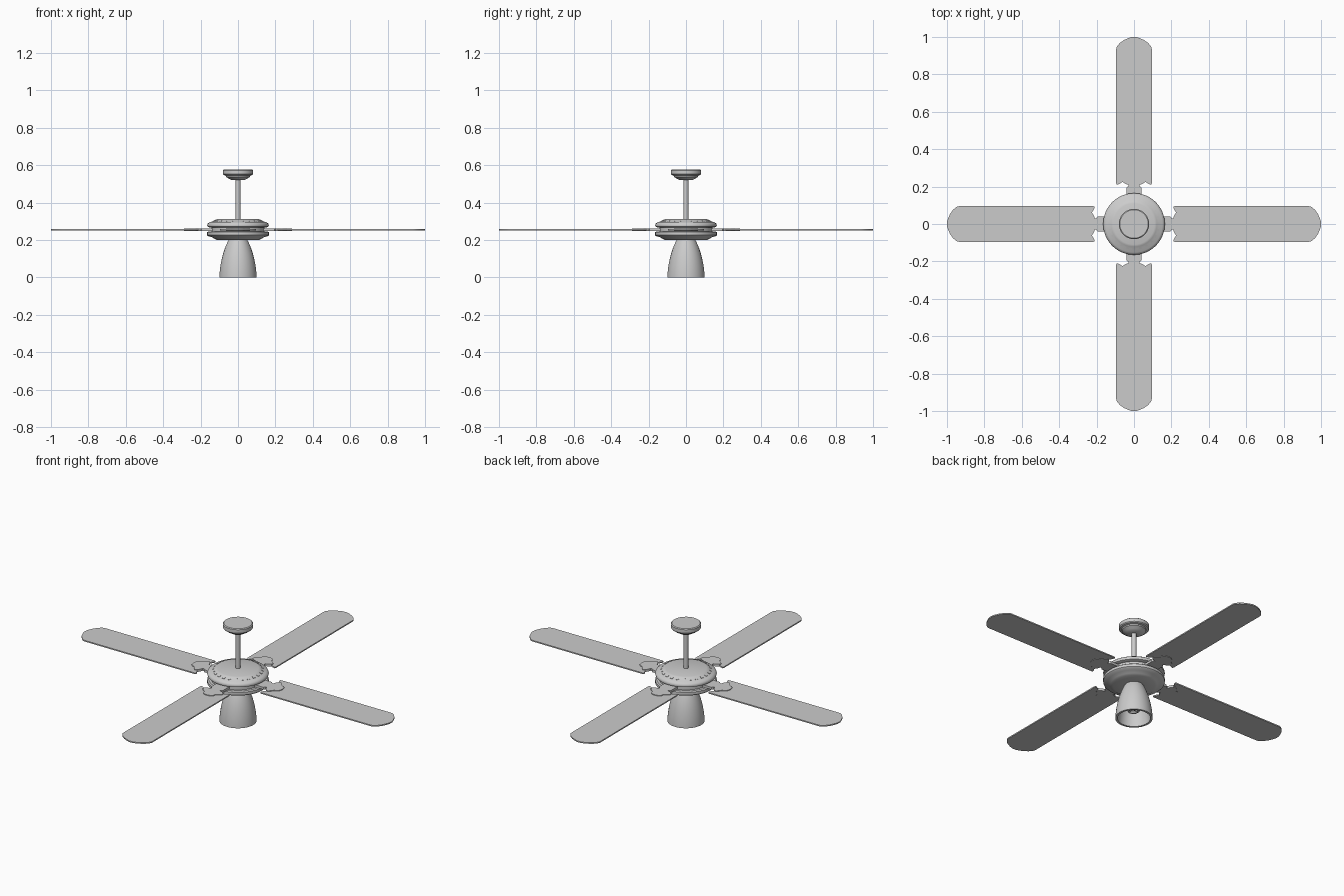
import bpy, bmesh
from math import sin, cos, pi, radians

if "Cube" in bpy.data.objects:
    bpy.data.objects.remove(bpy.data.objects["Cube"])


def finish(name, bm, angle=35):
    me = bpy.data.meshes.new(name)
    bmesh.ops.recalc_face_normals(bm, faces=bm.faces)
    bm.to_mesh(me)
    bm.free()
    ob = bpy.data.objects.new(name, me)
    bpy.context.collection.objects.link(ob)
    bpy.ops.object.select_all(action='DESELECT')
    ob.select_set(True)
    bpy.context.view_layer.objects.active = ob
    bpy.ops.object.shade_smooth_by_angle(angle=radians(angle))
    return ob


def lathe(name, profile, steps=48, closed=False):
    """Spin an (r, z) profile around z."""
    bm = bmesh.new()
    vs = [bm.verts.new((r, 0, z)) for r, z in profile]
    es = [bm.edges.new(p) for p in zip(vs, vs[1:])]
    if closed:
        es.append(bm.edges.new((vs[-1], vs[0])))
    bmesh.ops.spin(bm, geom=vs + es, cent=(0, 0, 0), axis=(0, 0, 1),
                   angle=2 * pi, steps=steps, use_merge=True)
    bmesh.ops.remove_doubles(bm, verts=bm.verts, dist=1e-5)
    return finish(name, bm)


def plate(name, half, z0, z1, turn):
    """Mirrored half outline, extruded from z0 to z1 and turned about z."""
    pts = half + [(x, -y) for x, y in reversed(half) if y > 0]
    c, s = cos(turn), sin(turn)
    bm = bmesh.new()
    f = bm.faces.new([bm.verts.new((x * c - y * s, x * s + y * c, z0)) for x, y in pts])
    up = bmesh.ops.extrude_face_region(bm, geom=[f])
    bmesh.ops.translate(bm, vec=(0, 0, z1 - z0),
                        verts=[v for v in up['geom'] if isinstance(v, bmesh.types.BMVert)])
    return finish(name, bm)


# ceiling canopy and down rod
lathe("ceiling_canopy", [(0, .577), (.076, .577), (.081, .573), (.081, .553), (.077, .548),
                         (.066, .545), (.064, .538), (.048, .528), (.036, .521), (0, .52)])
lathe("down_rod", [(0, .3), (.013, .3), (.013, .53), (0, .53)], 24)

# motor housing: upper cover, rotor in the gap, lower cover
lathe("upper_housing", [(0, .312), (.11, .312), (.122, .308), (.132, .300), (.152, .296),
                        (.162, .288), (.165, .280), (.163, .272), (.153, .268), (0, .268)])
lathe("rotor", [(0, .27), (.143, .27), (.143, .242), (0, .242)])
lathe("lower_housing", [(0, .247), (.158, .247), (.165, .242), (.165, .226), (.160, .221),
                        (.142, .217), (.126, .207), (.112, .201), (.05, .2), (0, .2)])

# raised vent ribs round the upper cover
bm = bmesh.new()
for i in range(24):
    a = 2 * pi * i / 24
    cube = bmesh.ops.create_cube(bm, size=1)['verts']
    for v in cube:
        x, y, z = .131 + v.co.x * .012, v.co.y * .014, .301 + v.co.z * .005 - v.co.x * .006
        v.co = (x * cos(a) - y * sin(a), x * sin(a) + y * cos(a), z)
finish("vent_ribs", bm)

# blades and their brackets
tip = [(.935 + .065 * sin(t), .095 * (1 - (1 - cos(t)) ** 1.3) if t < 1.5 else 0)
       for t in [pi / 2 * k / 10 for k in range(11)]]
tip = [(.935, .095), (.945, .093), (.955, .087), (.968, .075), (.982, .056), (.993, .033), (1.0, .012)]
blade = [(.225, .045), (.226, .060), (.213, .080), (.211, .092), (.218, .095)] + tip
bracket = [(.13, .04), (.195, .04), (.202, .030), (.210, .030), (.214, .044), (.226, .062),
           (.238, .064), (.250, .054), (.262, .036), (.276, .033), (.287, .022), (.290, .008)]
for i in range(4):
    plate(f"blade_{i + 1}", blade, .252, .259, i * pi / 2)
    plate(f"blade_bracket_{i + 1}", bracket, .249, .263, i * pi / 2)

# open glass shade with wall thickness
outer = [(.048, .203), (.056, .19), (.068, .162), (.079, .13), (.088, .095),
         (.095, .055), (.099, .02), (.1, 0)]
lathe("lamp_shade", outer + [(r - .012, max(z - .008, 0)) for r, z in reversed(outer)], closed=True)

# lamp socket and spiral bulb
lathe("lamp_socket", [(0, .2), (.022, .2), (.022, .13), (.032, .122), (.032, .095), (0, .092)], 24)
cu = bpy.data.curves.new("spiral_bulb", 'CURVE')
cu.dimensions = '3D'
cu.bevel_depth = .0065
cu.bevel_resolution = 2
cu.use_fill_caps = True
n = 72
sp = cu.splines.new('POLY')
sp.points.add(n)
for k, p in enumerate(sp.points):
    a = 2 * pi * 3.5 * k / n
    r = .028 * min(1, (n - k) / 10 + .2)
    p.co = (r * cos(a), r * sin(a), .096 - .06 * k / n, 1)
bulb = bpy.data.objects.new("spiral_bulb", cu)
bpy.context.collection.objects.link(bulb)
